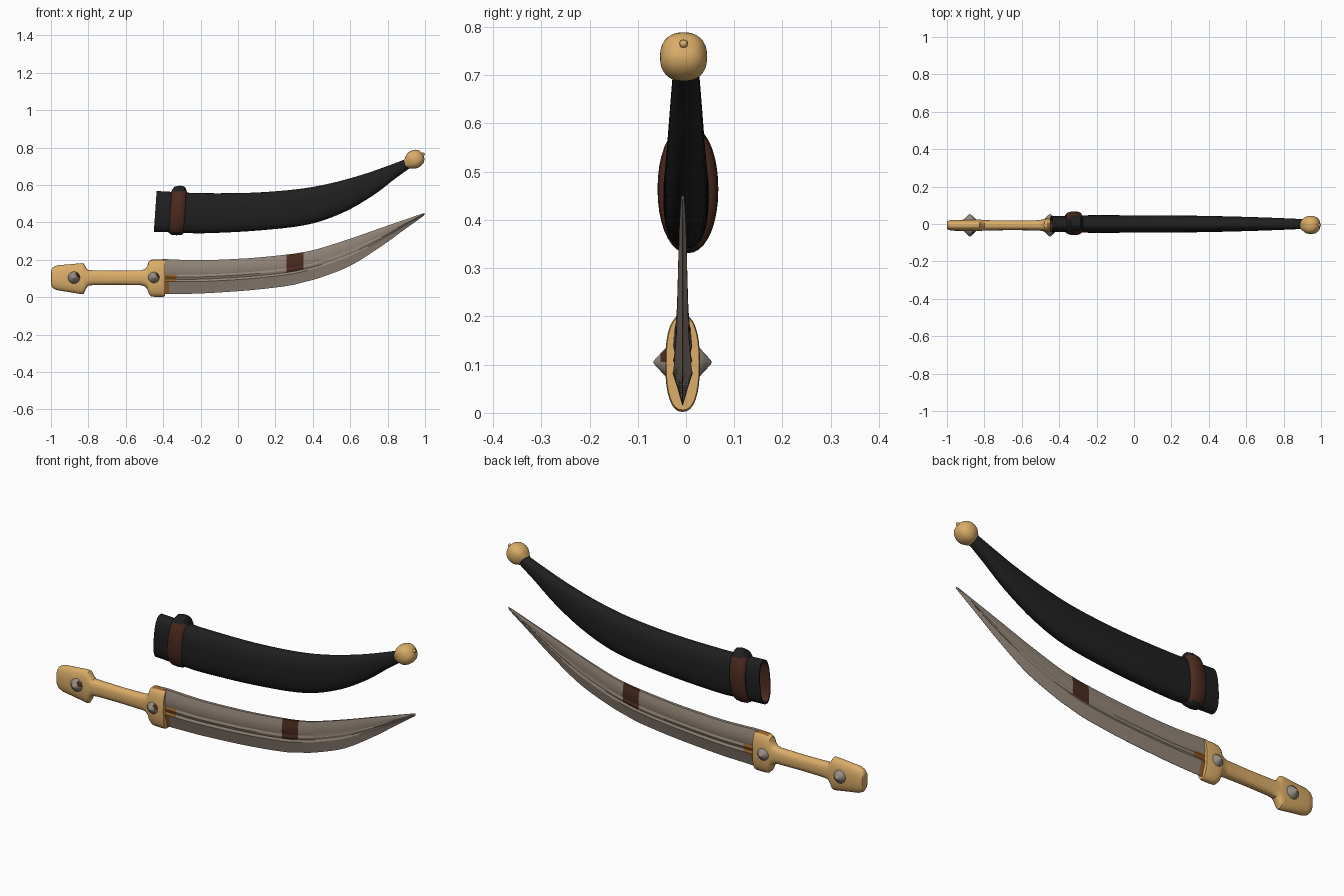
import bpy, bmesh, math
from mathutils import Vector

if "Cube" in bpy.data.objects:
    bpy.data.objects.remove(bpy.data.objects["Cube"])


def mat(name, r, g, b):
    m = bpy.data.materials.new(name)
    m.diffuse_color = (r, g, b, 1)
    m.use_nodes = True
    m.node_tree.nodes["Principled BSDF"].inputs["Base Color"].default_value = m.diffuse_color
    return m


GOLD = mat("warm gold", 0.71, 0.42, 0.14)
STEEL = mat("aged steel", 0.29, 0.235, 0.19)
BLACK = mat("black leather", 0.014, 0.014, 0.014)
BROWN = mat("dark brown", 0.07, 0.024, 0.014)
AMBER = mat("amber brown", 0.30, 0.12, 0.025)
RIVET = mat("rivet grey", 0.30, 0.26, 0.22)


def smooth_rows(rows, n):
    """Catmull-Rom resampling of a table of rows."""
    out = []
    for i in range(len(rows) - 1):
        p = [rows[max(0, min(len(rows) - 1, i + k))] for k in (-1, 0, 1, 2)]
        for j in range(n):
            t = j / n
            out.append(tuple(0.5 * (2 * b + (c - a) * t + (2 * a - 5 * b + 4 * c - d) * t * t
                                    + (3 * b - a - 3 * c + d) * t ** 3) for a, b, c, d in zip(*p)))
    return out + [rows[-1]]


def oval(n, power):
    """Closed section of (height 0..1, side -1..1) points."""
    f = lambda v: math.copysign(abs(v) ** (2 / power), v)
    return [(0.5 - 0.5 * f(math.cos(a)), -f(math.sin(a)))
            for a in (2 * math.pi * i / n for i in range(n))]


def ring(row, section, y0=0.0):
    """Row is bottom x, bottom z, top x, top z, half thickness."""
    xb, zb, xt, zt, h = row
    return [Vector((xb + (xt - xb) * t, y0 + w * h, zb + (zt - zb) * t)) for t, w in section]


def loft(name, rings, mats, rule=None, angle=35):
    """Skin the rings; rule(i, j, centre) picks the material, i is -1 or last for caps."""
    bm = bmesh.new()
    vs = [[bm.verts.new(p) for p in r] for r in rings]
    n = len(vs[0])
    for i in range(len(vs) - 1):
        for j in range(n):
            k = (j + 1) % n
            f = bm.faces.new((vs[i][j], vs[i][k], vs[i + 1][k], vs[i + 1][j]))
            if rule:
                f.material_index = rule(i, j, f.calc_center_median())
    for r, i in ((vs[0], -1), (vs[-1], len(vs) - 1)):
        f = bm.faces.new(r)
        if rule:
            f.material_index = rule(i, 0, f.calc_center_median())
    bmesh.ops.recalc_face_normals(bm, faces=bm.faces)
    me = bpy.data.meshes.new(name)
    bm.to_mesh(me)
    bm.free()
    for m in mats:
        me.materials.append(m)
    ob = bpy.data.objects.new(name, me)
    bpy.context.collection.objects.link(ob)
    bpy.ops.object.select_all(action='DESELECT')
    ob.select_set(True)
    bpy.context.view_layer.objects.active = ob
    bpy.ops.object.shade_smooth_by_angle(angle=math.radians(angle))
    return ob


YS = -0.007  # middle plane of the dagger

# Blade: x, bottom z, top z, half thickness
blade_rows = [(-0.41, 0.016, 0.203, 0.021), (-0.37, 0.016, 0.203, 0.021), (-0.33, 0.017, 0.201, 0.021),
              (-0.18, 0.021, 0.198, 0.020), (0.06, 0.037, 0.209, 0.018), (0.26, 0.060, 0.228, 0.016),
              (0.35, 0.080, 0.241, 0.015), (0.44, 0.105, 0.262, 0.013), (0.60, 0.168, 0.313, 0.011),
              (0.76, 0.268, 0.369, 0.009), (0.89, 0.362, 0.414, 0.007), (0.985, 0.430, 0.447, 0.004),
              (0.998, 0.443, 0.449, 0.002)]
side = [(0, .05), (.2, .55), (.36, 1), (.43, .72), (.5, .95), (.57, .75), (.66, .95), (.85, .8), (1, .4)]
blade_section = [(t, -w) for t, w in side] + [(t, w) for t, w in reversed(side)]


def blade_colour(i, j, c):
    j = min(j, 16 - j)
    if 0.26 < c.x < 0.35 and j >= 3:
        return 1
    if c.x < -0.37 and j <= 4 or c.x < -0.335 and 2 <= j <= 4:
        return 2
    return 0


loft("blade", [ring((x, zb, x, zt, h), blade_section, YS)
               for x, zb, zt, h in smooth_rows(blade_rows, 6)],
     [STEEL, BROWN, AMBER], blade_colour, 25)

# Handle: pommel, grip and guard in one carved piece
handle_rows = [(-1.0, .072, .138, .016), (-.997, .060, .150, .022), (-.988, .047, .161, .026),
               (-.965, .037, .171, .029), (-.90, .027, .176, .030), (-.835, .016, .182, .031),
               (-.825, .018, .180, .031), (-.812, .045, .158, .029), (-.80, .062, .145, .028),
               (-.77, .065, .144, .027), (-.65, .066, .142, .026), (-.52, .064, .144, .027),
               (-.50, .060, .150, .029), (-.485, .045, .165, .032), (-.478, .020, .190, .034),
               (-.465, .005, .200, .036), (-.445, .002, .203, .036), (-.40, .002, .203, .036),
               (-.39, .006, .200, .034)]
loft("handle", [ring((x, zb, x, zt, h), oval(32, 2.4), YS) for x, zb, zt, h in handle_rows],
     [GOLD, AMBER], lambda i, j, c: int(c.x > -.47 and c.z > .196))

# Pointed rivets on both faces
for place, x in (("pommel", -0.877), ("guard", -0.449)):
    for face, s in (("front", -1), ("back", 1)):
        rings = [[Vector((x + r * math.cos(a), YS + s * y, .105 + r * math.sin(a)))
                  for a in (2 * math.pi * k / 16 for k in range(16))]
                 for y, r in ((.02, .033), (.033, .032), (.046, .018), (.057, .006), (.060, .002))]
        loft(place + "_rivet_" + face, rings, [RIVET, BROWN],
             lambda i, j, c: int(s < 0 and i == 1 and j < 3), 50)

# Scabbard with a hollow brown mouth: bottom x, bottom z, top x, top z, half thickness
sheath_rows = [(-.45, .350, -.435, .568, .042), (-.30, .345, -.29, .560, .046), (-.18, .342, -.17, .556, .047),
               (.10, .356, .08, .559, .046), (.37, .388, .32, .578, .044), (.56, .452, .50, .610, .040),
               (.72, .543, .67, .657, .035), (.84, .634, .80, .702, .030), (.925, .695, .895, .738, .026)]
sheath_section = oval(36, 2.5)


def shrunk(points, k):
    c = sum(points, Vector()) / len(points)
    return [c + (p - c) * k for p in points]


sheath_rings = [ring(r, sheath_section) for r in smooth_rows(sheath_rows, 6)]
mouth = shrunk(sheath_rings[0], 0.9)
deep = [p + Vector((0.2, 0, 0)) for p in shrunk(sheath_rings[0], 0.82)]
loft("scabbard", [deep, mouth] + sheath_rings, [BLACK, BROWN], lambda i, j, c: int(i <= 0))

# Raised band near the mouth with brown side panels
band_rows = [(-.372, .350, -.360, .560, .045), (-.366, .340, -.350, .578, .055), (-.355, .334, -.338, .592, .061),
             (-.328, .331, -.308, .597, .063), (-.302, .334, -.286, .592, .061),
             (-.292, .340, -.277, .578, .055), (-.286, .350, -.272, .555, .045)]
loft("scabbard_band", [ring(r, oval(36, 2.1), .004) for r in band_rows], [BLACK, BROWN],
     lambda i, j, c: int(.345 < c.z < .568 and abs(c.y - .004) > .018))

# Gold ball on the scabbard tip with a small nub
axis = Vector((.86, 0, .51)).normalized()
up = Vector((-axis.z, 0, axis.x))
centre = Vector((.945, -.005, .738))
profile = [(-.058, .022), (-.050, .027)]
profile += [(-.05 * math.cos(a), .049 * math.sin(a) ** .8)
            for a in (math.pi * k / 16 for k in range(4, 16))]
profile += [(.051, .008), (.056, .008), (.060, .005), (.061, .002)]
ball = []
for d, r in profile:
    ball.append([centre + axis * d + up * (2 * t - 1) * r + Vector((0, w * r, 0))
                 for t, w in oval(32, 2.4)])
loft("scabbard_ball", ball, [GOLD], None, 45)
